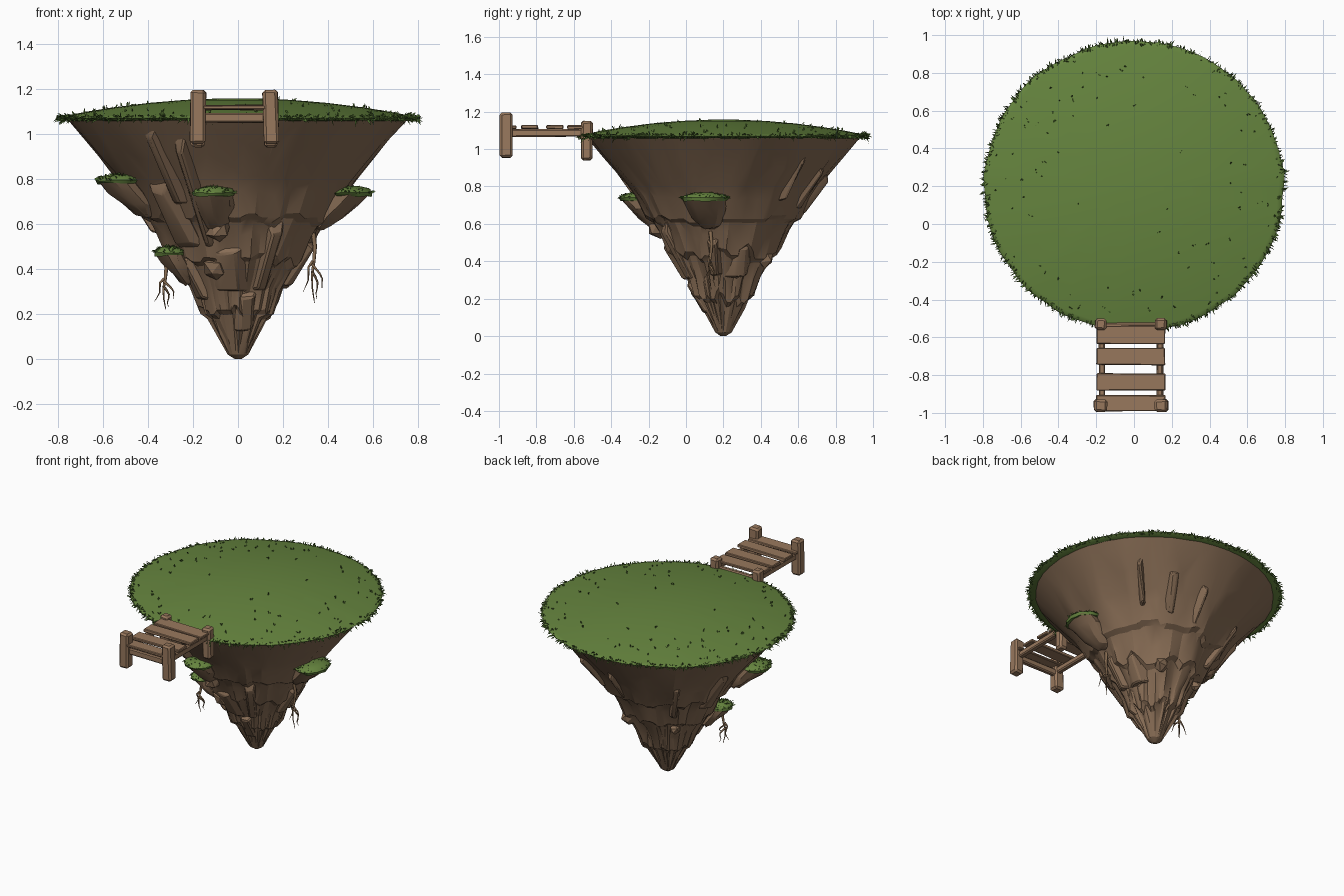
import bpy, bmesh, math, random
from mathutils import Vector, Matrix, noise

random.seed(7)
if "Cube" in bpy.data.objects:
    bpy.data.objects.remove(bpy.data.objects["Cube"])

CY = 0.2            # island centre in y
RX, RY = 0.79, 0.765  # turf radii


def material(name, rgb):
    lin = [((c / 255 + 0.055) / 1.055) ** 2.4 for c in rgb] + [1]
    m = bpy.data.materials.new(name)
    m.use_nodes = True
    m.diffuse_color = lin
    bsdf = m.node_tree.nodes["Principled BSDF"]
    bsdf.inputs["Base Color"].default_value = lin
    bsdf.inputs["Roughness"].default_value = 0.9
    return m


ROCK = material("brown rock", (136, 109, 85))
TURF = material("green turf", (101, 132, 62))
BLADE = material("dark grass", (80, 112, 48))
WOOD = material("weathered wood", (152, 120, 93))
ROOT = material("root brown", (140, 112, 84))


def finish(bm, name, mat, angle=None, modifiers=()):
    bmesh.ops.recalc_face_normals(bm, faces=bm.faces)
    mesh = bpy.data.meshes.new(name)
    bm.to_mesh(mesh)
    bm.free()
    mesh.materials.append(mat)
    ob = bpy.data.objects.new(name, mesh)
    bpy.context.collection.objects.link(ob)
    bpy.ops.object.select_all(action='DESELECT')
    ob.select_set(True)
    bpy.context.view_layer.objects.active = ob
    for kind, settings in modifiers:
        mod = ob.modifiers.new(kind.title(), kind)
        for key, value in settings.items():
            setattr(mod, key, value)
        bpy.ops.object.modifier_apply(modifier=mod.name)
    if angle:
        bpy.ops.object.shade_smooth_by_angle(angle=math.radians(angle))
    return ob


def loft(bm, rings):
    # Skin closed rings of points and cap both ends
    loops = [[bm.verts.new(p) for p in ring] for ring in rings]
    n = len(loops[0])
    for a, b in zip(loops, loops[1:]):
        for i in range(n):
            bm.faces.new((a[i], a[(i + 1) % n], b[(i + 1) % n], b[i]))
    bm.faces.new(loops[0])
    bm.faces.new(loops[-1])


# Hanging rock cone: height and radius
PROFILE = [(0, .015), (.02, .045), (.08, .075), (.2, .14), (.3, .19), (.45, .28),
           (.6, .375), (.8, .525), (1, .70), (1.075, .765)]


def radius(z):
    for (z0, r0), (z1, r1) in zip(PROFILE, PROFILE[1:]):
        if z <= z1:
            return r0 + (r1 - r0) * (z - z0) / (z1 - z0)
    return PROFILE[-1][1]


def on_rock(deg, z, push=0.0):
    a = math.radians(deg)
    r = radius(z) + push
    return Vector((r * math.cos(a), CY + r * math.sin(a) * .97, z))


def rock_push(deg, z):
    a = math.radians(deg)
    ring = Vector((math.cos(a), math.sin(a), 0))
    push = .022 * noise.noise(ring * 4 + Vector((0, 0, z * 2.5)))
    push += .014 * noise.noise(ring * 9 + Vector((3, 1, z * 4)))
    # Overlapping tiers with ragged lower edges
    for level in (.2, .43, .62):
        edge = level + .06 * noise.noise(ring * 3.5 + Vector((level * 30, 0, 0)))
        d = z - edge
        if 0 <= d < .12:
            push += .024 * (1 - d / .12)
    return push * min(1, z / .15) * min(1, (1.1 - z) / .2)


bm = bmesh.new()
SEG = 90
heights = [0, .02, .05, .08] + [.1 + .0195 * i for i in range(51)]
loft(bm, [[on_rock(i * 360 / SEG, z, rock_push(i * 360 / SEG, z)) for i in range(SEG)]
          for z in heights])
finish(bm, "hanging_rock", ROCK, 22, [('DECIMATE', {'ratio': .16})])

# Long slabs lying on the slope: angle, low end, high end, width
SLABS = [(-124, .68, 1.02, .07), (-113, .48, .98, .05), (-135, .5, .78, .12), (-62, .3, .6, .06),
         (-100, .3, .5, .14), (-75, .12, .3, .09), (-150, .26, .46, .10), (42, .72, .96, .04),
         (62, .68, .9, .06), (20, .32, .5, .1), (85, .66, .86, .06), (130, .5, .8, .05),
         (-10, .32, .52, .07), (165, .55, .85, .07)]
bm = bmesh.new()
for deg, low, high, width in SLABS:
    p, q = on_rock(deg, low), on_rock(deg, high)
    along = (q - p).normalized()
    a = math.radians(deg + 90)
    side = Vector((math.cos(a), math.sin(a), 0))
    out = side.cross(along)
    frame = Matrix((side, along, out)).transposed().to_4x4()
    frame.translation = (p + q) / 2
    new = bmesh.ops.create_cube(bm, size=1)["verts"]
    for v in new:
        taper = .55 if v.co.z > 0 else 1.2
        v.co = Vector((v.co.x * width * taper, v.co.y * (q - p).length * (.6 + .4 * taper),
                       v.co.z * .045)) + Vector([random.uniform(-.012, .012) for _ in "xyz"])
        v.co = frame @ v.co
finish(bm, "rock_slabs", ROCK, 22, [('BEVEL', {'width': .008, 'segments': 1})])

# Domed turf with an uneven rim and a thin lip underneath


def turf_point(a, k, z):
    wobble = 1 + .012 * noise.noise(Vector((math.cos(a), math.sin(a), 0)) * 6)
    return Vector((RX * k * wobble * math.cos(a), CY + RY * k * wobble * math.sin(a), z))


def dome(k):
    return 1.075 + .083 * (1 - k * k)


TAU = math.tau
bm = bmesh.new()
layers = [(.9, 1.055), (.985, 1.06), (1.005, 1.07)] + [(k, dome(k)) for k in (1, .97, .85, .7, .5, .3, .1)]
loft(bm, [[turf_point(i * TAU / 80, k, z) for i in range(80)] for k, z in layers])
finish(bm, "turf_top", TURF, 50)

# Grass blades
blades = bmesh.new()


def blade(base, direction, length, width):
    d = direction.normalized()
    side = d.cross(Vector([random.uniform(-1, 1) for _ in "xyz"])).normalized() * width / 2
    mid = base + d * length * .55
    tip = base + d * length + Vector((0, 0, -.2 * length))
    a, b, c, e, t = [blades.verts.new(p) for p in
                     (base - side, base + side, mid + side * .8, mid - side * .8, tip)]
    blades.faces.new((a, b, c, e))
    blades.faces.new((e, c, t))


def jitter(s):
    return Vector([random.uniform(-s, s) for _ in "xyz"])


for i in range(1300):
    a = random.uniform(0, TAU)
    k = random.uniform(.97, 1.005)
    outward = Vector((math.cos(a), math.sin(a), random.uniform(-.5, .8)))
    blade(turf_point(a, k, dome(k) - random.uniform(0, .015)), outward + jitter(.7),
          random.uniform(.015, .036), .009)
for i in range(90):
    a, k = random.uniform(0, TAU), random.random() ** .25 * .97
    base = turf_point(a, k, dome(k) - .003)
    for j in range(2):
        blade(base + jitter(.006), Vector((0, 0, 1)) + jitter(.6), .022, .008)


# Grassy ledges: top centre, radii, and where the stone narrows to
def ledge(name, centre, rx, ry, foot):
    c, f = Vector(centre), Vector(foot)

    def ring(p, k, rough):
        return [p + Vector((rx * k * math.cos(t), ry * k * math.sin(t), 0)) + jitter(rough)
                for t in [i * TAU / 11 for i in range(11)]]
    bm = bmesh.new()
    loft(bm, [ring(c.lerp(f, t), k, .007) for t, k in
              ((0, .93), (.3, .88), (.65, .68), (.9, .42), (1, .2))])
    finish(bm, name + "_stone", ROCK, 25)
    bm = bmesh.new()
    loft(bm, [ring(c + Vector((0, 0, h)), k, .004) for h, k in
              ((-.012, .95), (.004, 1.04), (.02, .85), (.03, .4))])
    finish(bm, name + "_turf", TURF, 50)
    for i in range(110):
        t, k = random.uniform(0, TAU), random.random() ** .5
        base = c + Vector((rx * k * math.cos(t), ry * k * math.sin(t), .024 - .022 * k * k))
        blade(base, Vector((math.cos(t) * k, math.sin(t) * k, .5)) + jitter(.5), .022, .009)


ledge("right_ledge", (-.535, .0, .79), .095, .10, (-.40, .06, .63))
ledge("front_ledge", (-.11, -.27, .735), .095, .085, (-.09, -.15, .57))
ledge("left_ledge", (.50, .1, .735), .095, .125, (.36, .13, .575))
ledge("low_ledge", (-.305, .05, .47), .068, .075, (-.22, .1, .33))
finish(blades, "grass_blades", BLADE)

# Loose stones stuck in the slope
bm = bmesh.new()
for p, s in ((on_rock(-103, .57, .01), .06), (on_rock(135, .4, .01), .035),
             (on_rock(-115, .4), .06), (on_rock(60, .42), .05)):
    for v in bmesh.ops.create_icosphere(bm, subdivisions=1, radius=s)["verts"]:
        v.co = v.co + jitter(s * .2) + p
finish(bm, "loose_stones", ROCK, 22)


# Dangling roots
def roots(name, x, y, top, length):
    cu = bpy.data.curves.new(name, 'CURVE')
    cu.dimensions = '3D'
    cu.bevel_depth = .011
    cu.bevel_resolution = 1
    cu.use_fill_caps = True
    # Each strand: start share, end share, sideways drift in x and y
    for start, end, dx, dy in ((0, 1, 0, .0), (.4, .85, -.04, .02), (.45, .8, .045, -.02), (.55, .95, .02, .03)):
        sp = cu.splines.new('POLY')
        sp.points.add(5)
        for i, pt in enumerate(sp.points):
            t = i / 5
            wave = .007 * math.sin(7 * t + start * 9)
            pt.co = (x + dx * t ** .6 + wave, y + dy * t + wave,
                     top - length * (start + (end - start) * t), 1)
            pt.radius = (1 - .85 * t) * (1 if start == 0 else .6)
    cu.materials.append(ROOT)
    bpy.context.collection.objects.link(bpy.data.objects.new(name, cu))


roots("left_roots", .335, .13, .56, .31)
roots("right_roots", -.325, .05, .45, .23)


# Wooden jetty
def beam(name, centre, size, tilt=0.0, bevel=.007):
    bm = bmesh.new()
    turn = Matrix.Rotation(tilt, 4, 'Y')
    for v in bmesh.ops.create_cube(bm, size=1)["verts"]:
        v.co = Vector(centre) + turn @ (Vector([a * b for a, b in zip(v.co, size)]) + jitter(.003))
    finish(bm, name, WOOD, 30, [('BEVEL', {'width': bevel, 'segments': 1})])


for side, x, tilt in (("right", -.178, .02), ("left", .145, -.03)):
    beam(f"outer_post_{side}", (x, -.962, 1.075), (.068, .066, .24), tilt, .012)
    beam(f"inner_post_{side}", (x, -.53, 1.045), (.06, .06, .21), tilt, .012)
    beam(f"long_beam_{side}", (x + (.008 if x < 0 else -.008), -.75, 1.085), (.035, .42, .04))
beam("outer_cross_beam", (-.017, -.955, 1.07), (.29, .035, .042))
beam("inner_cross_beam", (-.017, -.54, 1.07), (.29, .035, .042))
for n, (y, depth) in enumerate(((-.587, .095), (-.702, .088), (-.835, .09), (-.95, .085))):
    beam(f"plank_{n + 1}", (-.017, y, 1.117), (.364, depth, .02), random.uniform(-.012, .012), .004)
